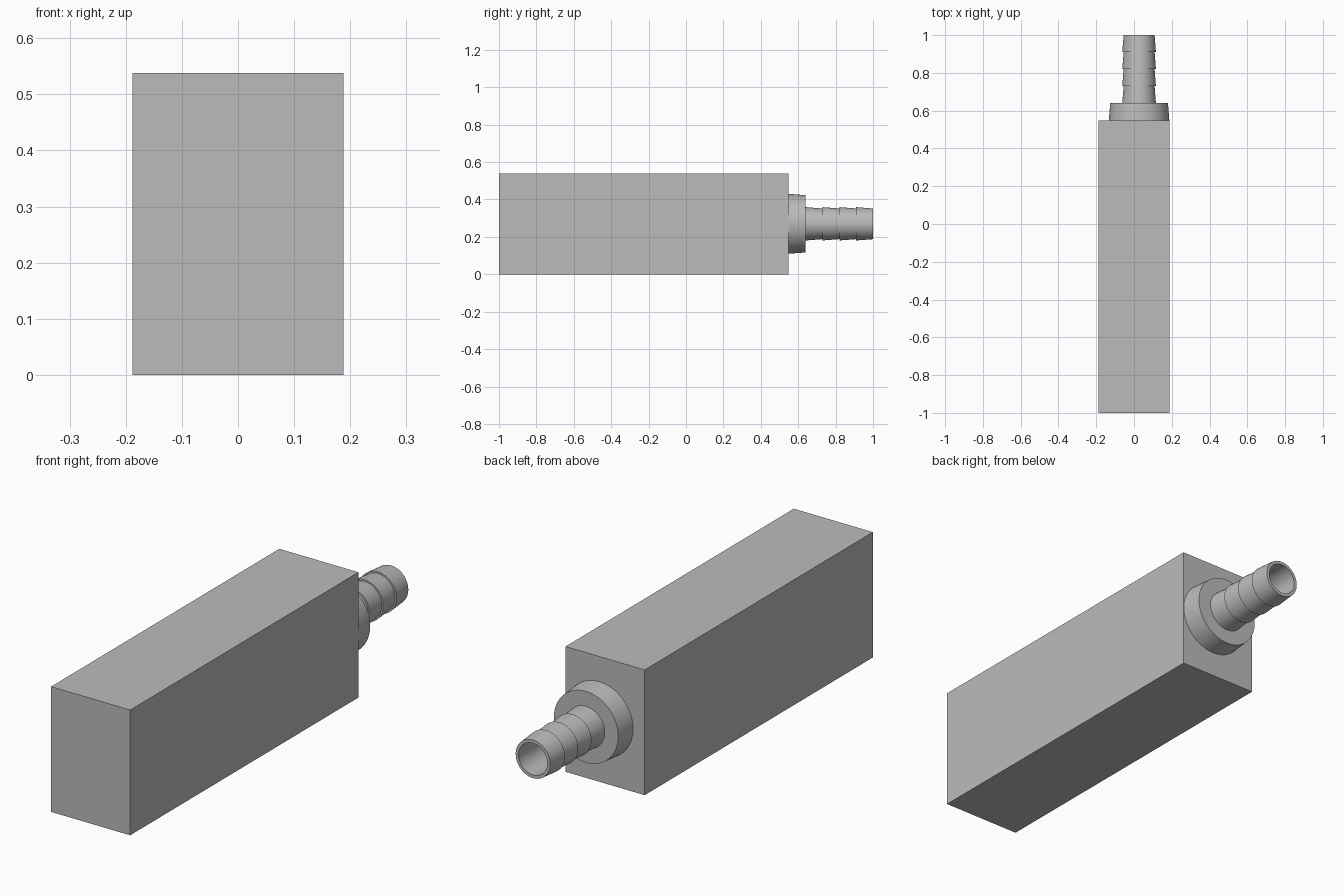
import bpy, bmesh, math

if "Cube" in bpy.data.objects:
    bpy.data.objects.remove(bpy.data.objects["Cube"])

grey = bpy.data.materials.new("plain grey")
grey.diffuse_color = (0.5, 0.5, 0.5, 1)
grey.use_nodes = True
grey.node_tree.nodes["Principled BSDF"].inputs["Base Color"].default_value = grey.diffuse_color

AXIS_X, AXIS_Z = 0.027, 0.27   # centre line of the fitting
BACK = 0.549                   # back face of the body


def finish(bm, name):
    bmesh.ops.recalc_face_normals(bm, faces=bm.faces)
    mesh = bpy.data.meshes.new(name)
    bm.to_mesh(mesh)
    bm.free()
    mesh.materials.append(grey)
    obj = bpy.data.objects.new(name, mesh)
    bpy.context.collection.objects.link(obj)
    return obj


def lathe(name, profile, steps=64):
    """Spin (radius, y) points around the fitting's axis."""
    bm = bmesh.new()
    pts = [bm.verts.new((AXIS_X + r, y, AXIS_Z)) for r, y in profile]
    edges = [bm.edges.new(pair) for pair in zip(pts, pts[1:])]
    bmesh.ops.spin(bm, geom=pts + edges, cent=(AXIS_X, 0, AXIS_Z), axis=(0, 1, 0),
                   angle=2 * math.pi, steps=steps)
    bmesh.ops.remove_doubles(bm, verts=bm.verts, dist=1e-5)
    obj = finish(bm, name)
    bpy.ops.object.select_all(action='DESELECT')
    obj.select_set(True)
    bpy.context.view_layer.objects.active = obj
    bpy.ops.object.shade_smooth_by_angle(angle=math.radians(30))
    return obj


# Rectangular body
bm = bmesh.new()
bmesh.ops.create_cube(bm, size=1)
for v in bm.verts:
    v.co.x *= 0.376
    v.co.y = -1 if v.co.y < 0 else BACK
    v.co.z = 0 if v.co.z < 0 else 0.538
finish(bm, "body")

# Tapered collar
COLLAR_END = 0.64
lathe("collar", [(0.16, BACK), (0.153, COLLAR_END), (0.068, COLLAR_END)])

# Barbed hose tail: four tapered rings, then back down the bore
RINGS = 4
step = (1 - COLLAR_END) / RINGS
profile = []
for i in range(RINGS):
    y = COLLAR_END + i * step
    profile += [(0.089, y), (0.082, y + step)]
profile += [(0.068, 1), (0.068, BACK)]
lathe("hose_barb", profile)
